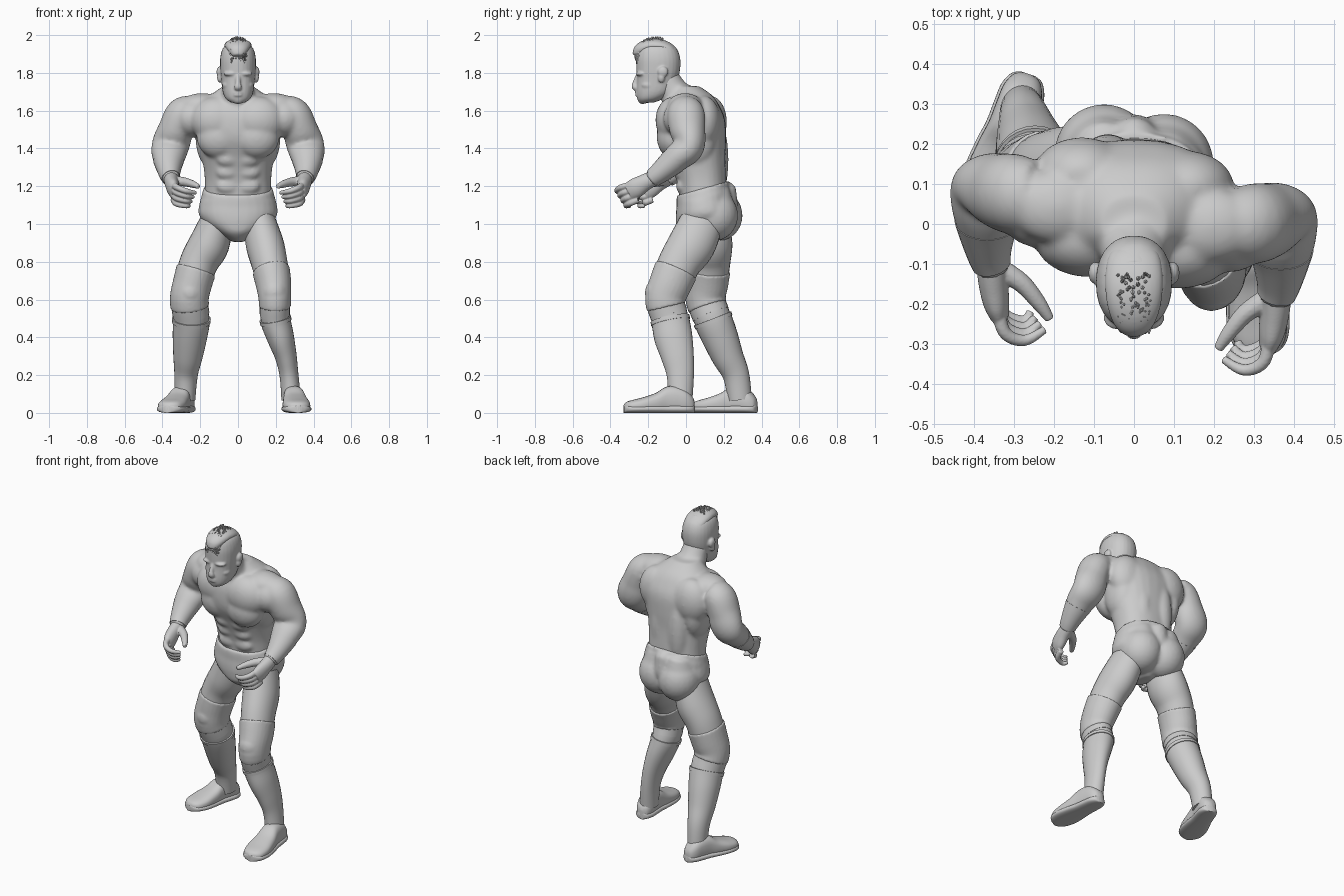
import bpy
import bmesh
import math
import random
from mathutils import Vector, Matrix

random.seed(4)
cube = bpy.data.objects.get("Cube")
if cube:
    bpy.data.objects.remove(cube, do_unlink=True)

grey = bpy.data.materials.new("plain_grey")
grey.use_nodes = True
grey.diffuse_color = (.6, .6, .6, 1)
for node in grey.node_tree.nodes:
    if node.type == 'BSDF_PRINCIPLED':
        node.inputs["Base Color"].default_value = grey.diffuse_color

UP, SIDE = Vector((0, 0, 1)), Vector((1, 0, 0))
SIDES = (("left", 1), ("right", -1))


def dense(rows, steps=5):
    """Smooth a list of (x, y, z, radius, radius) sections."""
    rows = [Vector(row) for row in rows]
    result = []
    for i in range(len(rows) - 1):
        before, start = rows[max(i - 1, 0)], rows[i]
        end, after = rows[i + 1], rows[min(i + 2, len(rows) - 1)]
        for k in range(steps):
            t = k / steps
            pull_in, pull_out = (end - before) * .5, (after - start) * .5
            bend = (end - start) * 3 - pull_in * 2 - pull_out
            rest = (start - end) * 2 + pull_in + pull_out
            result.append(start + pull_in * t + bend * t ** 2 + rest * t ** 3)
    return result + [rows[-1]]


def loft(bm, rows, axis=None, ref=SIDE, power=2, sides=28):
    """Skin the sections; without an axis they follow the path."""
    spots = [Vector(row[:3]) for row in rows]
    rings = []
    for i, row in enumerate(rows):
        along = axis or spots[min(i + 1, len(rows) - 1)] - spots[max(i - 1, 0)]
        along = along.normalized()
        u = (ref - along * ref.dot(along)).normalized()
        v = along.cross(u)
        ring = []
        for k in range(sides):
            angle = math.tau * k / sides
            c, s = math.cos(angle), math.sin(angle)
            c = math.copysign(abs(c) ** (2 / power), c)
            s = math.copysign(abs(s) ** (2 / power), s)
            ring.append(bm.verts.new(spots[i] + u * c * row[3] + v * s * row[4]))
        rings.append(ring)
    for low, high in zip(rings, rings[1:]):
        for k in range(sides):
            n = (k + 1) % sides
            bm.faces.new((low[k], low[n], high[n], high[k]))
    bm.faces.new(rings[0][::-1])
    bm.faces.new(rings[-1])


def ball(bm, centre, radii, mirrored=False, twist=0):
    for s in (1, -1) if mirrored else (1,):
        spot = Vector((centre[0] * s, centre[1] - s * twist, centre[2]))
        place = Matrix.Translation(spot) @ Matrix.Diagonal((*radii, 1))
        bmesh.ops.create_uvsphere(bm, u_segments=24, v_segments=14, radius=1, matrix=place)


def finish(name, bm, voxel=0, relax=4):
    bmesh.ops.recalc_face_normals(bm, faces=bm.faces[:])
    mesh = bpy.data.meshes.new(name)
    bm.to_mesh(mesh)
    bm.free()
    mesh.materials.append(grey)
    obj = bpy.data.objects.new(name, mesh)
    bpy.context.scene.collection.objects.link(obj)
    if voxel:
        remesh = obj.modifiers.new("blend", 'REMESH')
        remesh.mode, remesh.voxel_size, remesh.use_smooth_shade = 'VOXEL', voxel, True
        soften = obj.modifiers.new("soften", 'SMOOTH')
        soften.factor, soften.iterations = .5, relax
    else:
        bpy.ops.object.select_all(action='DESELECT')
        obj.select_set(True)
        bpy.context.view_layer.objects.active = obj
        bpy.ops.object.shade_smooth_by_angle(angle=math.radians(45))


def shell(name, rows, grow):
    """A sleeve a little wider than the limb sections it covers."""
    bm = bmesh.new()
    loft(bm, [row + Vector((0, 0, 0, grow, grow)) for row in rows])
    finish(name, bm)


def place_arm(rows, s):
    """Mirror arm sections and follow the twist of the shoulders."""
    return dense([(x * s, y - .037 * s, z, a, b) for x, y, z, a, b in rows])


# Torso with chest, stomach, shoulder and back muscles
body = bmesh.new()
loft(body, dense([
    (0, .10, 1.05, .17, .13), (0, .09, 1.17, .175, .128), (0, .08, 1.25, .177, .134),
    (0, .06, 1.35, .19, .15), (0, .04, 1.45, .212, .172), (0, .035, 1.55, .24, .172),
    (0, .03, 1.62, .235, .15), (0, .03, 1.68, .15, .11), (0, 0, 1.73, .08, .07)]),
    axis=UP, power=2.3)
loft(body, dense([(0, -.11, 1.78, .075, .07), (0, -.065, 1.7, .085, .08),
                  (0, 0, 1.62, .12, .11)]))
for centre, radii in (
        ((.11, -.05, 1.55), (.14, .098, .125)),
        ((.1, -.055, 1.46), (.12, .087, .115)),
        ((.15, .07, 1.46), (.075, .11, .16)),
        ((.13, .11, 1.54), (.12, .09, .14)),
        ((.19, .02, 1.625), (.12, .095, .068)),
        ((.24, .01, 1.56), (.1, .1, .1)),
        ((.065, .155, 1.34), (.065, .062, .22))):
    ball(body, centre, radii, True, centre[0] * .13)
for z, y in ((1.2, -.023), (1.275, -.037), (1.345, -.062)):
    ball(body, (.055, y, z), (.06, .03, .04), True)

# Arms
ARM = [(.24, .037, 1.61, .075, .085), (.292, .037, 1.58, .092, .1),
       (.328, .045, 1.5, .094, .096), (.35, .058, 1.44, .1, .083),
       (.362, .045, 1.395, .098, .08), (.366, 0, 1.36, .09, .076),
       (.367, -.05, 1.315, .073, .067), (.362, -.11, 1.265, .055, .054),
       (.352, -.15, 1.235, .045, .046)]
for side, s in SIDES:
    arm = place_arm(ARM, s)
    loft(body, arm)
    shell(side + "_wrist_tape", arm[-13:-2], .001)
    # Hand with curled fingers
    hand = bmesh.new()
    loft(hand, place_arm([(.355, -.13, 1.245, .039, .041), (.352, -.18, 1.22, .037, .045),
                          (.344, -.23, 1.19, .033, .053), (.335, -.265, 1.17, .024, .047)], s))
    loft(hand, place_arm([(.335, -.15, 1.23, .026, .028), (.28, -.185, 1.222, .024, .024),
                          (.237, -.235, 1.21, .019, .019), (.21, -.275, 1.198, .012, .012)], s),
         ref=UP, sides=12)
    for i in range(4):
        loft(hand, place_arm([
            (.34, -.23 + .005 * i, 1.21 - .027 * i, .018, .018),
            (.325, -.305 + .014 * i, 1.195 - .029 * i, .0165, .0165),
            (.275, -.328 + .016 * i, 1.175 - .026 * i, .0145, .0145),
            (.222 + .012 * i, -.3 + .015 * i, 1.165 - .023 * i, .01, .01)], s),
            ref=UP, sides=12)
    finish(side + "_hand", hand, .004, 3)
finish("torso_and_arms", body, .009, 14)

# Wrestling trunks, the left hip turned slightly forward
trunks = bmesh.new()
loft(trunks, dense([
    (0, .08, .905, .03, .06), (0, .085, .95, .1, .125), (0, .09, 1, .172, .143),
    (0, .1, 1.05, .208, .154), (0, .1, 1.1, .206, .15), (0, .09, 1.16, .19, .141),
    (0, .09, 1.19, .184, .139)]), axis=UP, power=2.2)
ball(trunks, (.075, .16, 1.045), (.125, .128, .135), True, .012)
ball(trunks, (0, .175, 1.1), (.08, .1, .1))
ball(trunks, (0, .03, .99), (.07, .075, .08))
for vert in trunks.verts:
    if vert.co.z > 1.13:
        vert.co.z += (vert.co.y - .09) * .28
finish("trunks", trunks, .009, 10)

# Legs from hip to ankle
LEGS = {
    "left": [(.105, .1, 1.05, .08, .11), (.14, .035, .9, .1, .125), (.165, -.03, .8, .096, .114),
             (.187, -.08, .69, .088, .106), (.195, -.11, .6, .079, .1),
             (.197, -.085, .5, .077, .097), (.225, -.067, .4, .068, .097),
             (.253, -.045, .3, .054, .083), (.27, -.03, .2, .046, .068), (.282, -.03, .07, .048, .06)],
    "right": [(-.105, .11, 1.05, .08, .11), (-.15, .12, .9, .107, .125), (-.205, .12, .8, .102, .115),
              (-.24, .11, .69, .097, .108), (-.258, .105, .6, .096, .1),
              (-.247, .14, .5, .095, .098), (-.255, .18, .4, .087, .092),
              (-.265, .22, .3, .074, .08), (-.275, .265, .2, .058, .066), (-.28, .285, .07, .05, .06)]}
FEET = {"left": ((.285, .045), (.318, -.33)), "right": ((-.264, .375), (-.375, .035))}

# Foot sections: distance along the foot, half width and height
FOOT = [(0, .012, .06), (.03, .034, .085), (.12, .05, .12), (.25, .054, .14), (.4, .057, .138),
        (.55, .066, .105), (.75, .073, .08), (.9, .063, .066), (.97, .042, .055), (1, .015, .04)]


def foot(name, heel, toe, grow, limit):
    heel, toe = Vector((*heel, 0)), Vector((*toe, 0))
    rows = []
    for t, half, height in FOOT:
        top = min(height, limit)
        spot = heel.lerp(toe, t)
        rows.append((spot.x, spot.y, top / 2, half + grow, top / 2))
    bm = bmesh.new()
    loft(bm, dense(rows), axis=(toe - heel).normalized(), power=2.6)
    finish(name, bm)


for side, s in SIDES:
    leg = dense(LEGS[side])
    bm = bmesh.new()
    loft(bm, leg)
    finish(side + "_leg", bm)
    # Knee pad with a padded front, then strap and boot sleeves
    pad = bmesh.new()
    loft(pad, [r + Vector((0, 0, 0, .007, .007)) for r in leg if .56 < r[2] < .77])
    knee = min(leg, key=lambda r: abs(r[2] - .63))
    ball(pad, (knee[0], knee[1] - .03, knee[2]), (.075, .085, .085))
    finish(side + "_knee_pad", pad, .007, 6)
    shell(side + "_knee_strap", [r for r in leg if .52 < r[2] < .6], .002)
    shell(side + "_boot_shaft", [r for r in leg if r[2] < .51], .004)
    shell(side + "_boot_cuff", [r for r in leg if .47 < r[2] < .52], .008)
    foot(side + "_boot_foot", *FEET[side], 0, 1)
    foot(side + "_boot_sole", *FEET[side], .006, .042)

# Head and face
head = bmesh.new()
loft(head, dense([
    (0, -.21, 1.642, .035, .036), (0, -.19, 1.662, .064, .068), (0, -.167, 1.7, .081, .096),
    (0, -.152, 1.765, .089, .108), (0, -.147, 1.82, .094, .116), (0, -.147, 1.88, .094, .116),
    (0, -.15, 1.93, .08, .1), (0, -.155, 1.965, .045, .065)]), axis=UP, power=2.2)
loft(head, dense([(0, -.25, 1.79, .014, .014), (0, -.266, 1.75, .014, .016),
                  (0, -.272, 1.725, .021, .016), (0, -.257, 1.712, .017, .012)]), sides=12)
ball(head, (0, -.228, 1.658), (.036, .028, .023))
for z in (1.682, 1.695):
    ball(head, (0, -.252, z), (.029, .018, .008))
for centre, radii in (
        ((.037, -.235, 1.795), (.04, .03, .014)),
        ((.035, -.234, 1.77), (.015, .013, .009)),
        ((.05, -.195, 1.735), (.034, .044, .028)),
        ((.098, -.122, 1.805), (.016, .028, .029)),
        ((.096, -.13, 1.775), (.015, .019, .027))):
    ball(head, centre, radii, True)
finish("head", head, .005, 7)

# Crest of short hair with loose tufts
hair = bmesh.new()
loft(hair, dense([(0, -.262, 1.888, .03, .022), (0, -.245, 1.92, .052, .034),
                  (0, -.2, 1.942, .068, .036), (0, -.14, 1.943, .073, .036),
                  (0, -.085, 1.92, .066, .032), (0, -.048, 1.87, .045, .018)]))
finish("hair_crest", hair, .006, 6)
tufts = bmesh.new()
for i in range(150):
    angle = random.uniform(-.3, 2.1)
    across = random.uniform(-1, 1)
    out = Vector((across * .5, -math.sin(angle), math.cos(angle)))
    root = Vector((across * .042, -.155 - .102 * math.sin(angle),
                   1.9 + .076 * math.cos(angle) - .012 * across ** 2))
    lean = out + Vector((-across * .7, random.uniform(-.6, .3), random.uniform(.1, .6)))
    place = Matrix.Translation(root) @ lean.to_track_quat('Z', 'Y').to_matrix().to_4x4()
    bmesh.ops.create_cone(tufts, cap_ends=True, segments=5, radius1=.011, radius2=.002,
                          depth=.036, matrix=place)
for vert in tufts.verts:
    vert.co.z = min(vert.co.z, 2)
finish("hair_tufts", tufts)
